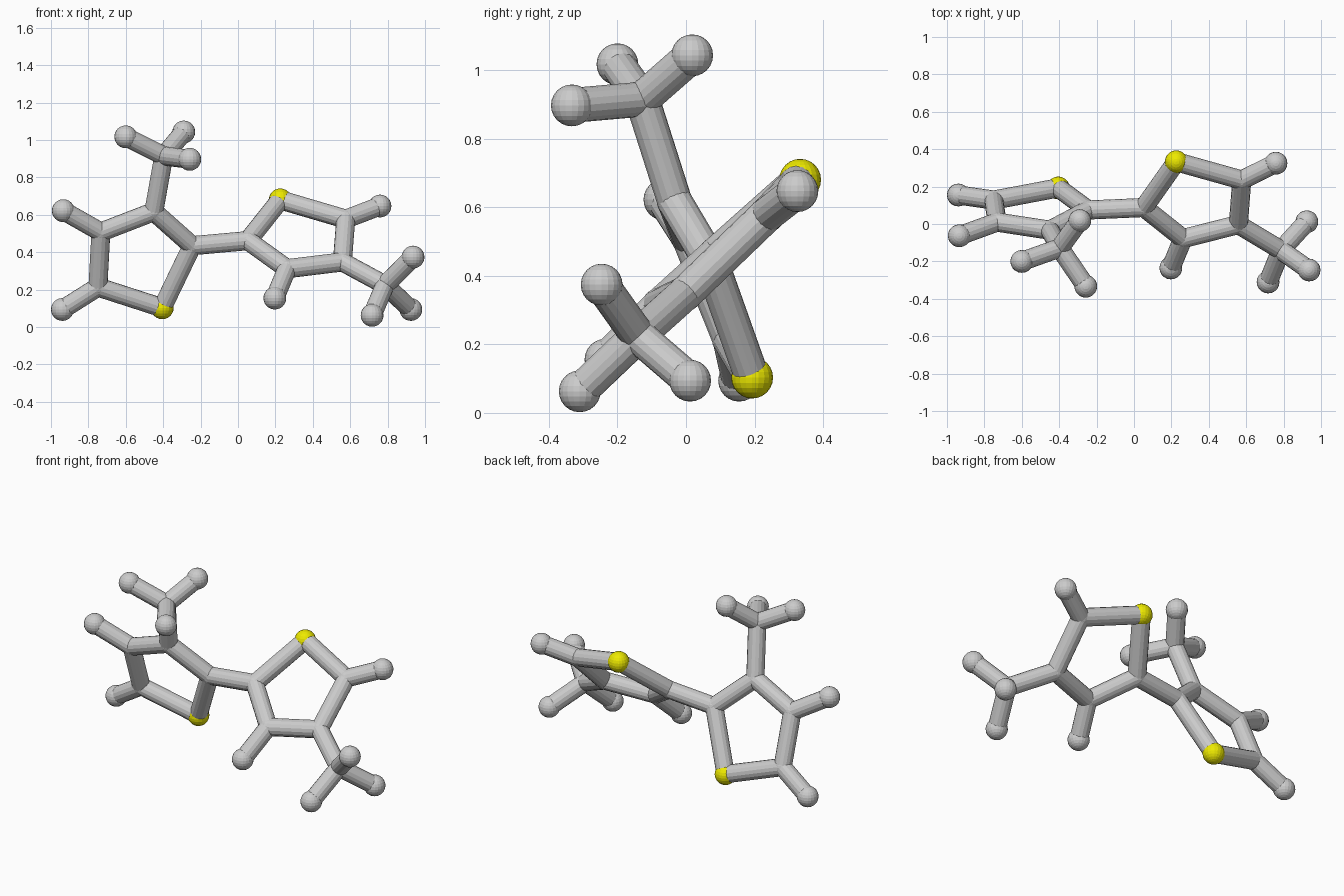
import bpy
from mathutils import Vector

if "Cube" in bpy.data.objects:
    bpy.data.objects.remove(bpy.data.objects["Cube"])

BALL, BOND, JOINT = 0.061, 0.051, 0.052

yellow = bpy.data.materials.new("yellow")
yellow.diffuse_color = (0.85, 0.82, 0.0, 1)
yellow.use_nodes = True
yellow.node_tree.nodes["Principled BSDF"].inputs["Base Color"].default_value = yellow.diffuse_color

# Atom centres: s = sulphur, c = carbon, h = hydrogen
atoms = {
    # left ring
    "s_left": (-0.405, 0.193, 0.103), "c_l1": (-0.245, 0.075, 0.435),
    "c_l2": (-0.45, -0.033, 0.617), "c_l3": (-0.733, 0.01, 0.508),
    "c_l4": (-0.749, 0.128, 0.214),
    "h_l3": (-0.934, -0.063, 0.622), "h_l4": (-0.939, 0.155, 0.094),
    # left methyl
    "c_lm": (-0.397, -0.128, 0.915), "h_lm1": (-0.60, -0.20, 1.017),
    "h_lm2": (-0.29, 0.018, 1.043), "h_lm3": (-0.258, -0.333, 0.897),
    # right ring
    "s_right": (0.226, 0.333, 0.68), "c_r1": (0.053, 0.088, 0.462),
    "c_r2": (0.262, -0.078, 0.312), "c_r3": (0.558, -0.003, 0.348),
    "c_r4": (0.576, 0.235, 0.577),
    "h_r2": (0.197, -0.235, 0.155), "h_r4": (0.759, 0.325, 0.647),
    # right methyl
    "c_rm": (0.786, -0.14, 0.225), "h_rm1": (0.936, -0.246, 0.374),
    "h_rm2": (0.717, -0.31, 0.063), "h_rm3": (0.924, 0.012, 0.094),
}

# Bonds written as chains of atoms
chains = [
    "s_left c_l1 c_l2 c_l3 c_l4 s_left", "c_l3 h_l3", "c_l4 h_l4",
    "c_l2 c_lm h_lm1", "c_lm h_lm2", "c_lm h_lm3",
    "c_l1 c_r1",
    "s_right c_r1 c_r2 c_r3 c_r4 s_right", "c_r2 h_r2", "c_r4 h_r4",
    "c_r3 c_rm h_rm1", "c_rm h_rm2", "c_rm h_rm3",
]
label = {"s": "sulphur_ball", "c": "carbon_joint", "h": "hydrogen_ball"}


def add_ball(key, pos):
    kind = key[0]
    bpy.ops.mesh.primitive_uv_sphere_add(
        segments=20, ring_count=12, location=pos,
        radius=JOINT if kind == "c" else BALL)
    ob = bpy.context.object
    ob.name = label[kind]
    if kind == "s":
        ob.data.materials.append(yellow)


def add_bond(a, b):
    a, b = Vector(a), Vector(b)
    d = b - a
    bpy.ops.mesh.primitive_cylinder_add(
        vertices=16, radius=BOND, depth=d.length, location=(a + b) / 2)
    ob = bpy.context.object
    ob.name = "bond_rod"
    ob.rotation_mode = 'QUATERNION'
    ob.rotation_quaternion = d.to_track_quat('Z', 'Y')


for key, pos in atoms.items():
    add_ball(key, pos)
for chain in chains:
    names = chain.split()
    for a, b in zip(names, names[1:]):
        add_bond(atoms[a], atoms[b])
